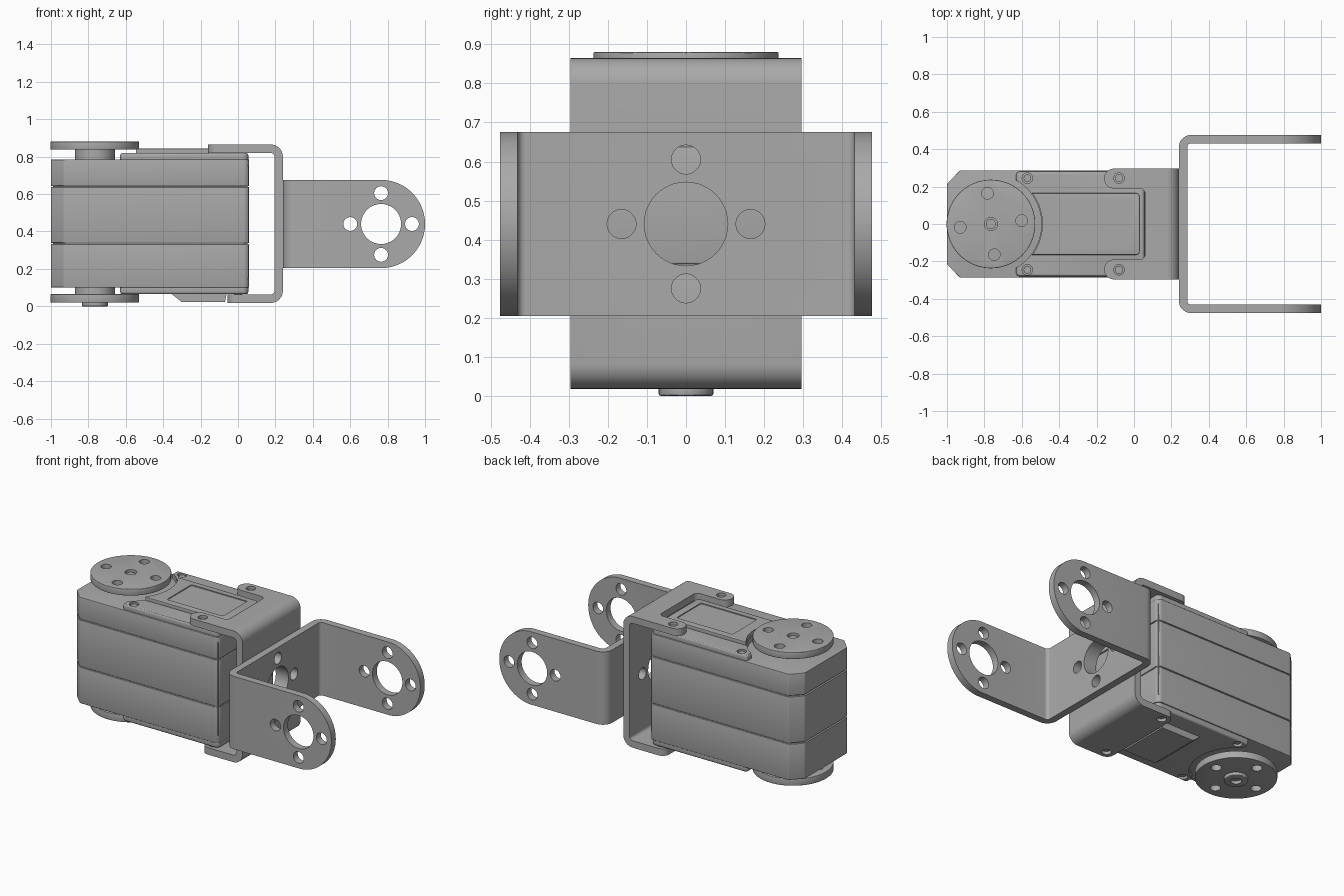
import bpy, bmesh, math
from mathutils import Vector

cube = bpy.data.objects.get("Cube")
if cube:
    bpy.data.objects.remove(cube, do_unlink=True)

grey = bpy.data.materials.new("matte grey")
grey.use_nodes = True
colour = (0.4, 0.4, 0.4, 1)
grey.diffuse_color = colour
grey.node_tree.nodes["Principled BSDF"].inputs["Base Color"].default_value = colour

AXES = {"X": lambda u, v, w: (w, u, v),
        "Y": lambda u, v, w: (u, w, v),
        "Z": lambda u, v, w: (u, v, w)}


def fillet(corners, steps=8):
    """Round each (u, v, radius) corner of a closed outline."""
    out = []
    for i, (u, v, *r) in enumerate(corners):
        p = Vector((u, v))
        if not r:
            out.append(p)
            continue
        a = (Vector(corners[i - 1][:2]) - p).normalized()
        b = (Vector(corners[(i + 1) % len(corners)][:2]) - p).normalized()
        half = a.angle(b) / 2
        centre = p + (a + b).normalized() * (r[0] / math.sin(half))
        start = p + a * (r[0] / math.tan(half)) - centre
        end = p + b * (r[0] / math.tan(half)) - centre
        sweep = math.pi - 2 * half
        for k in range(steps + 1):
            t = k / steps
            out.append(centre + (start * math.sin((1 - t) * sweep)
                                 + end * math.sin(t * sweep)) / math.sin(sweep))
    return out


def rect(u0, u1, v0, v1, r=None):
    tail = (r,) if r else ()
    return fillet([(u0, v0, *tail), (u1, v0, *tail), (u1, v1, *tail), (u0, v1, *tail)])


def circle(u, v, r, n=40):
    return [(u + r * math.cos(2 * math.pi * k / n), v + r * math.sin(2 * math.pi * k / n))
            for k in range(n)]


def prism(name, outline, w0, w1, axis="Z", bevel=0):
    """Extrude an outline along an axis."""
    bm = bmesh.new()
    low = [bm.verts.new(AXES[axis](p[0], p[1], w0)) for p in outline]
    high = [bm.verts.new(AXES[axis](p[0], p[1], w1)) for p in outline]
    rims = [bm.faces.new(low), bm.faces.new(high)]
    for i in range(len(low)):
        bm.faces.new((low[i - 1], low[i], high[i], high[i - 1]))
    bmesh.ops.recalc_face_normals(bm, faces=bm.faces[:])
    if bevel:
        edges = list({e for f in rims for e in f.edges})
        bmesh.ops.bevel(bm, geom=edges, offset=bevel, segments=3, profile=0.5, affect="EDGES")
    mesh = bpy.data.meshes.new(name)
    bm.to_mesh(mesh)
    bm.free()
    mesh.materials.append(grey)
    obj = bpy.data.objects.new(name, mesh)
    bpy.context.collection.objects.link(obj)
    return obj


def cut(obj, cutters, operation="DIFFERENCE"):
    """Apply booleans, then discard the cutters."""
    for c in cutters:
        c.hide_render = True
        mod = obj.modifiers.new("cut", "BOOLEAN")
        mod.operation, mod.object, mod.solver = operation, c, "EXACT"
        bpy.context.view_layer.update()
        graph = bpy.context.evaluated_depsgraph_get()
        mesh = bpy.data.meshes.new_from_object(obj.evaluated_get(graph))
        obj.modifiers.clear()
        obj.data = mesh
        bpy.data.objects.remove(c, do_unlink=True)
    return obj


def hole_ring(u, v, w0, w1, axis, big, small, turn=0.0, reach=0.165):
    """Centre hole with four smaller holes around it."""
    spots = [(u + reach * math.cos(turn + k * math.pi / 2),
              v + reach * math.sin(turn + k * math.pi / 2), small) for k in range(4)]
    return [prism("cutter", circle(*s), w0, w1, axis) for s in [(u, v, big)] + spots]


MID = 0.44          # height of the bracket hole centres
HORN_X = -0.765     # output shaft position

# Servo case: three stacked shells separated by fine grooves
case = fillet([(-1, -0.215, 0.02), (-0.93, -0.287, 0.02), (0.06, -0.287, 0.03),
               (0.06, 0.287, 0.03), (-0.93, 0.287, 0.02), (-1, 0.215, 0.02)])
core = fillet([(-0.99, -0.21), (-0.925, -0.28), (0.053, -0.28),
               (0.053, 0.28), (-0.925, 0.28), (-0.99, 0.21)])
prism("case_core", core, 0.15, 0.75)
for label, z0, z1 in [("lower", 0.1, 0.332), ("middle", 0.338, 0.637), ("upper", 0.643, 0.785)]:
    prism(label + "_case", case, z0, z1, bevel=0.004)

# Raised covers, scooped out around the horns
cover = fillet([(-0.63, -0.28, 0.02), (0.055, -0.28, 0.03),
                (0.055, 0.28, 0.03), (-0.63, 0.28, 0.02)])
for label, z0, z1 in [("top", 0.77, 0.82), ("bottom", 0.065, 0.115)]:
    obj = prism(label + "_cover", cover, z0, z1, bevel=0.012)
    lid = 0.8 if label == "top" else 0.085
    cut(obj, [prism("cutter", circle(HORN_X, 0, 0.27, 64), 0, 1)]
        + [prism("cutter", circle(-0.57, s * 0.245, 0.028, 24), lid - 0.02, lid + 0.1
                 if label == "top" else lid + 0.01) for s in (-1, 1)])
    for side, s in (("right", -1), ("left", 1)):
        prism(f"{label}_{side}_screw", circle(-0.57, s * 0.245, 0.02, 24), lid - 0.01, lid + 0.012)

# Raised panel on the top cover with a shallow pocket
panel = prism("top_panel", rect(-0.62, 0.03, -0.165, 0.165, 0.02), 0.81, 0.844, bevel=0.005)
cut(panel, [prism("cutter", circle(HORN_X, 0, 0.275, 64), 0.7, 1),
            prism("cutter", rect(-0.42, -0.02, -0.125, 0.125, 0.01), 0.838, 0.9)])

# Wedge-ended cable cover underneath
prism("cable_cover", [(-0.36, 0.07), (-0.3, 0.022), (-0.07, 0.022), (-0.06, 0.07)],
      -0.17, 0.17, "Y")

# Output horn and idler horn
for label, z0, z1, h0, h1, turn in [("output", 0.838, 0.88, 0.78, 0.84, 0.11),
                                    ("idler", 0.02, 0.065, 0.06, 0.105, 0.11)]:
    horn = prism(label + "_horn", circle(HORN_X, 0, 0.237, 72), z0, z1, bevel=0.003)
    cut(horn, hole_ring(HORN_X, 0, z0 - 0.01, z1 + 0.01, "Z", 0.035, 0.031, turn))
    prism(label + "_hub", circle(HORN_X, 0, 0.107), h0, h1)
prism("output_screw", circle(HORN_X, 0, 0.026, 24), 0.83, 0.868)
boss = prism("idler_boss", circle(HORN_X, 0, 0.07), 0, 0.03, bevel=0.005)
cut(boss, [prism("cutter", circle(HORN_X, 0, 0.032, 24), -0.01, 0.02)])

# Case bracket: C-shaped strap over the end of the servo
strap = fillet([(-0.16, 0.865), (0.24, 0.865, 0.065), (0.24, 0.018, 0.065), (-0.055, 0.018),
                (-0.055, 0.063), (0.195, 0.063, 0.02), (0.195, 0.82, 0.02), (-0.16, 0.82)])
case_bracket = prism("case_bracket", strap, -0.296, 0.296, "Y")
notch = fillet([(-0.3, -0.4), (-0.16, -0.4), (-0.16, -0.19), (0.06, -0.19, 0.03),
                (0.06, 0.19, 0.03), (-0.16, 0.19), (-0.16, 0.4), (-0.3, 0.4)])
tabs = [prism("cutter", notch, 0.8, 0.9)]
for s in (-1, 1):
    # Rounded tab ends and screw holes
    for x, z0, r in ((-0.16, 0.8, 0.052), (-0.055, 0, 0.045)):
        for a, b in ((0.296, -1), (0.19, 1)) if z0 else ((0.296, -1),):
            end = [(x + r, s * (a + b * r))]
            arc = [(x + r - r * math.cos(t * math.pi / 16),
                    s * (a + b * r - b * r * math.sin(t * math.pi / 16))) for t in range(9)]
            corner = arc + [(x + r, s * (a - b * 0.01)), (x - 0.01, s * (a - b * 0.01)),
                            (x - 0.01, end[0][1])]
            tabs.append(prism("cutter", corner, z0, z0 + 0.1))
    tabs.append(prism("cutter", circle(-0.08, s * 0.245, 0.028, 24), 0.8, 0.9))
    tabs.append(prism("cutter", circle(0.0, s * 0.245, 0.028, 24), 0, 0.1))
    prism("top_tab_screw", circle(-0.08, s * 0.245, 0.021, 24), 0.81, 0.85)
    prism("bottom_tab_screw", circle(0.0, s * 0.245, 0.021, 24), 0.033, 0.075)
cut(case_bracket, tabs + hole_ring(0, MID, 0.15, 0.26, "X", 0.107, 0.037))

# Output bracket: wide U with rounded arm ends
fork = fillet([(1, -0.476), (0.24, -0.476, 0.065), (0.24, 0.476, 0.065), (1, 0.476),
               (1, 0.431), (0.285, 0.431, 0.02), (0.285, -0.431, 0.02), (1, -0.431)])
output_bracket = prism("output_bracket", fork, 0.205, 0.675)
silhouette = fillet([(0.2, 0.204), (1, 0.204, 0.2359), (1, 0.676, 0.2359), (0.2, 0.676)], 20)
cut(output_bracket, [prism("cutter", silhouette, -0.6, 0.6, "Y")], "INTERSECT")
cut(output_bracket, hole_ring(0, MID, 0.2, 0.3, "X", 0.107, 0.037)
    + hole_ring(0.765, MID, -0.6, 0.6, "Y", 0.107, 0.037))

# Smooth the curved walls, keep the machined edges crisp
for obj in bpy.context.scene.objects:
    if obj.type == "MESH" and grey.name in obj.data.materials:
        bpy.ops.object.select_all(action="DESELECT")
        obj.select_set(True)
        bpy.context.view_layer.objects.active = obj
        bpy.ops.object.shade_smooth_by_angle(angle=math.radians(30))
